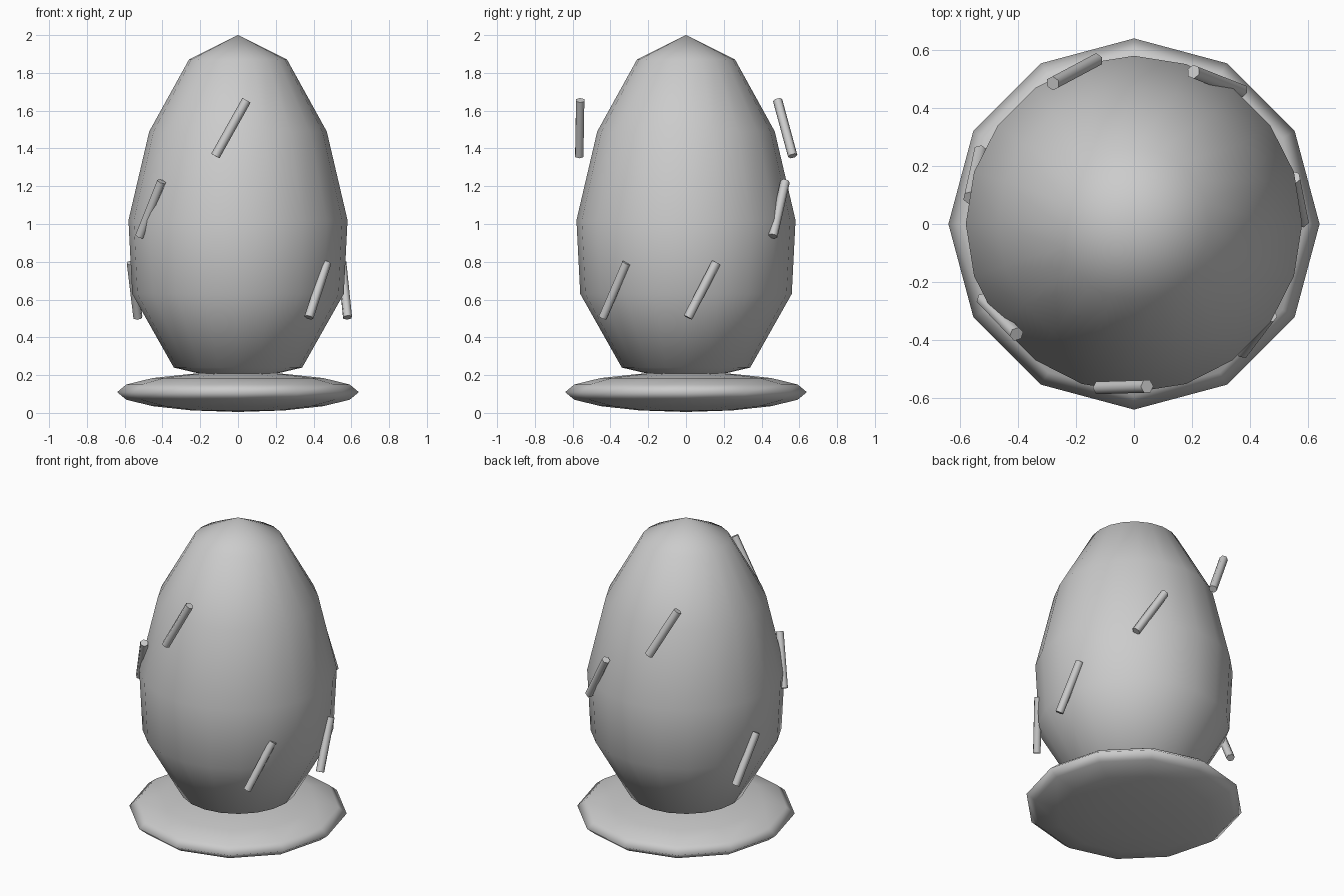
import bpy, bmesh, math
from mathutils import Vector

old = bpy.data.objects.get("Cube")
if old:
    bpy.data.objects.remove(old, do_unlink=True)

# One plain grey for everything
grey = bpy.data.materials.new("plain_grey")
grey.use_nodes = True
colour = (0.6, 0.6, 0.6, 1)
grey.diffuse_color = colour
grey.node_tree.nodes["Principled BSDF"].inputs["Base Color"].default_value = colour


def finish(name, bm):
    bmesh.ops.recalc_face_normals(bm, faces=bm.faces)
    for face in bm.faces:
        face.smooth = True
    mesh = bpy.data.meshes.new(name)
    bm.to_mesh(mesh)
    bm.free()
    mesh.materials.append(grey)
    obj = bpy.data.objects.new(name, mesh)
    bpy.context.collection.objects.link(obj)
    return obj


def lathe(name, profile, sides):
    """Turn a pole-to-pole (radius, height) profile around z."""
    bm = bmesh.new()
    points = [bm.verts.new((r, 0, z)) for r, z in profile]
    edges = [bm.edges.new(pair) for pair in zip(points, points[1:])]
    bmesh.ops.spin(bm, geom=points + edges, cent=(0, 0, 0), axis=(0, 0, 1),
                   angle=math.tau, steps=sides, use_merge=True)
    bmesh.ops.remove_doubles(bm, verts=bm.verts, dist=0.0005)
    return finish(name, bm)


# Egg body
lathe("egg_body", [(0, 0.16), (0.34, 0.24), (0.56, 0.63), (0.58, 1.02),
                   (0.47, 1.49), (0.26, 1.87), (0, 2)], 20)

# Flattened round base
rings = 8
arc = [math.pi * i / rings for i in range(rings + 1)]
lathe("base_disc", [(0.64 * math.sin(a), 0.11 - 0.105 * math.cos(a)) for a in arc], 12)


def stick(name, low, high):
    """Thin six-sided rod between two points."""
    low, high = Vector(low), Vector(high)
    bm = bmesh.new()
    bmesh.ops.create_cone(bm, cap_ends=True, segments=6, radius1=0.025,
                          radius2=0.025, depth=(high - low).length)
    obj = finish(name, bm)
    obj.location = (low + high) / 2
    obj.rotation_euler = (high - low).to_track_quat("Z", "Y").to_euler()
    bpy.ops.object.select_all(action="DESELECT")
    obj.select_set(True)
    bpy.context.view_layer.objects.active = obj
    bpy.ops.object.shade_smooth_by_angle(angle=math.radians(65))


# Slanted sprinkle rods around the shell
stick("front_upper_stick", (-0.12, -0.565, 1.36), (0.045, -0.56, 1.655))
stick("back_upper_stick", (-0.13, 0.565, 1.36), (-0.28, 0.485, 1.655))
stick("right_middle_stick", (-0.52, -0.26, 0.935), (-0.405, -0.38, 1.225))
stick("back_middle_stick", (0.37, 0.46, 0.935), (0.205, 0.525, 1.225))
stick("front_lower_stick", (0.375, -0.44, 0.505), (0.47, -0.315, 0.795))
stick("left_lower_stick", (0.58, 0.01, 0.505), (0.55, 0.16, 0.795))
stick("right_lower_stick", (-0.53, 0.25, 0.505), (-0.565, 0.09, 0.795))
